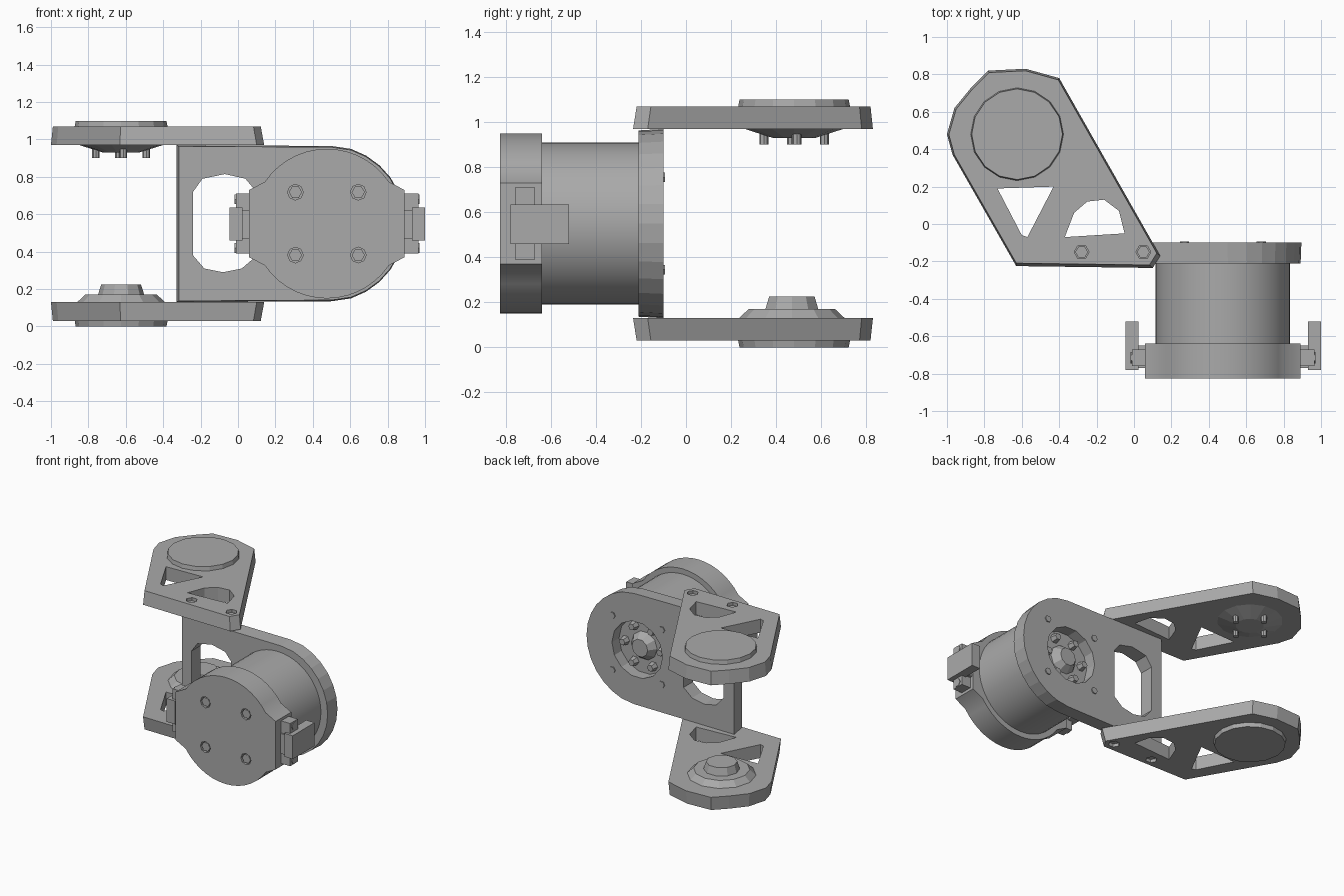
import bpy, bmesh
from math import sin, cos, pi, radians
from mathutils import Vector

if "Cube" in bpy.data.objects:
    bpy.data.objects.remove(bpy.data.objects["Cube"])

grey = bpy.data.materials.new("plain grey")
grey.use_nodes = True
COL = (0.4, 0.4, 0.4, 1)
grey.diffuse_color = COL
grey.node_tree.nodes["Principled BSDF"].inputs["Base Color"].default_value = COL


def ring(cx, cy, r, n, start=0.0, sweep=2 * pi, closed=True):
    steps = n if closed else n - 1
    return [(cx + r * cos(start + sweep * i / steps),
             cy + r * sin(start + sweep * i / steps)) for i in range(n)]


def place(u, v, w, axis):
    return {"X": (w, u, v), "Y": (u, w, v), "Z": (u, v, w)}[axis]


def finish(name, bm, smooth=False):
    bmesh.ops.recalc_face_normals(bm, faces=bm.faces)
    mesh = bpy.data.meshes.new(name)
    bm.to_mesh(mesh)
    bm.free()
    mesh.materials.append(grey)
    ob = bpy.data.objects.new(name, mesh)
    bpy.context.collection.objects.link(ob)
    if smooth:
        bpy.ops.object.select_all(action="DESELECT")
        ob.select_set(True)
        bpy.context.view_layer.objects.active = ob
        bpy.ops.object.shade_smooth_by_angle(angle=radians(30))
    return ob


def prism(name, outer, w0, w1, axis="Z", holes=(), taper=1.0, smooth=False):
    """Extruded outline with holes; the far end of the outline may shrink."""
    bm = bmesh.new()
    mid = sum((Vector(p) for p in outer), Vector((0, 0))) / len(outer)
    caps = ([], [])
    for k, loop in enumerate([outer, *holes]):
        sides = []
        for w, s in ((w0, 1.0), (w1, taper if k == 0 else 1.0)):
            pts = [mid + (Vector(p) - mid) * s for p in loop]
            sides.append([bm.verts.new(place(p.x, p.y, w, axis)) for p in pts])
        a, b = sides
        for i in range(len(loop)):
            j = (i + 1) % len(loop)
            bm.faces.new((a[i], a[j], b[j], b[i]))
            caps[0].append(bm.edges.get((a[i], a[j])))
            caps[1].append(bm.edges.get((b[i], b[j])))
    for edges in caps:
        bmesh.ops.triangle_fill(bm, use_beauty=True, edges=edges)
    return finish(name, bm, smooth)


def disc(name, cx, cy, w0, w1, r, axis="Z", n=16, taper=1.0, smooth=False):
    return prism(name, ring(cx, cy, r, n), w0, w1, axis, (), taper, smooth)


def box(name, x0, x1, y0, y1, z0, z1):
    return prism(name, [(x0, y0), (x1, y0), (x1, y1), (x0, y1)], z0, z1)


# Motor: round body and front cap with flat side lugs
MX, MZ = 0.475, 0.55
disc("motor_body", MX, MZ, -0.65, -0.185, 0.36, "Y", 48, smooth=True)
lug = 0.415
cap = []
for s in (1, -1):
    arc = ring(MX, MZ, 0.4, 15, radians(34 if s > 0 else 214), radians(112), False)
    cap += [(MX + s * lug, MZ - s * 0.18), (MX + s * lug, MZ + s * 0.18)] + arc
screws = [(MX + sx * 0.168, MZ + sz * 0.168) for sx in (-1, 1) for sz in (-1, 1)]
prism("motor_cap", cap, -0.825, -0.64, "Y",
      [ring(x, z, 0.042, 8) for x, z in screws], smooth=True)
for x, z in screws:
    disc("cap_screw", x, z, -0.82, -0.7, 0.035, "Y", 6)
    disc("cap_rear_nut", MX + (x - MX) * 1.4, MZ + (z - MZ) * 1.1, -0.645, -0.62, 0.025, "Y", 6)

# Side connectors on the lugs
for s in (-1, 1):
    def span(a, b):
        return sorted((MX + s * a + (0.005 * (s + 1) / 2), MX + s * b + 0.005 * (s + 1) / 2))
    box("connector_base", *span(0.40, 0.485), -0.76, -0.67, 0.39, 0.71)
    box("connector_blade", *span(0.45, 0.52), -0.78, -0.52, 0.46, 0.635)
    box("connector_foot", *span(0.41, 0.47), -0.77, -0.65, 0.47, 0.62)
    for z in (0.42, 0.68):
        disc("connector_screw", -0.715, z, MX + s * 0.48, MX + s * 0.495, 0.03, "X", 6)

# Upright plate holding the motor, with a window and a hub opening
plate = [(-0.33, 0.13), (0.5, 0.135)]
plate += ring(MX, MZ, 0.42, 13, radians(-72), radians(144), False)
plate += [(0.5, 0.965), (-0.33, 0.97)]
window = [(-0.24, 0.38), (-0.18, 0.31), (-0.08, 0.29), (0.02, 0.31), (0.09, 0.37),
          (0.09, 0.73), (0.04, 0.79), (-0.07, 0.815), (-0.19, 0.79), (-0.24, 0.72)]
prism("upright_plate", plate, -0.10, -0.21, "Y",
      [window, ring(MX, MZ, 0.21, 14)], 0.985)

# Rear hub inside the opening
disc("rear_hub", MX, MZ, -0.19, -0.13, 0.11, "Y", 10, 0.6)
for x, z in ring(MX, MZ, 0.155, 6):
    disc("hub_bolt", x, z, -0.19, -0.14, 0.035, "Y", 6, 0.7)
for x, z in ring(MX, MZ, 0.29, 4, pi / 4):
    disc("plate_screw", x, z, -0.105, -0.093, 0.025, "Y", 6)

# Two slanted arms with cut-outs, and bolts at their roots
AX, AY = -0.625, 0.48
arm = [(-0.63, -0.225), (0.10, -0.235), (0.14, -0.17), (-0.40, 0.78), (-0.58, 0.83),
       (-0.78, 0.82), (-0.87, 0.73), (-0.96, 0.62), (-1.0, 0.48), (-0.97, 0.37)]
wedge_hole = [(-0.73, 0.19), (-0.43, 0.20), (-0.57, -0.07), (-0.60, -0.06)]
root_hole = [(-0.25, 0.12), (-0.16, 0.13), (-0.08, 0.07), (-0.05, -0.05),
             (-0.37, -0.07), (-0.32, 0.06)]
bolts = [(-0.28, -0.15), (0.05, -0.15)]
for name, inner, out in (("upper", 0.97, 1.07), ("lower", 0.13, 0.03)):
    d = 1 if out > inner else -1
    prism(name + "_arm", arm, inner, out, "Z",
          [wedge_hole, root_hole] + [ring(x, y, 0.04, 6) for x, y in bolts], 0.975)
    for x, y in bolts:
        disc(name + "_arm_bolt", x, y, inner, out - d * 0.02, 0.034, "Z", 6)
    disc(name + "_outer_disc", AX, AY, out - d * 0.01, out + d * 0.03, 0.25, "Z", 16, 0.97)

# Upper arm: shallow cone below with four pins
disc("upper_inner_cone", AX, AY, 0.975, 0.93, 0.24, "Z", 14, 0.4)
for x, y in ring(AX, AY, 0.135, 4, radians(5)):
    disc("upper_pin", x, y, 0.97, 0.90, 0.02, "Z", 8)

# Lower arm: flange and raised knob
disc("lower_flange", AX, AY - 0.01, 0.125, 0.17, 0.24, "Z", 12, 0.8)
disc("lower_knob", AX, AY - 0.01, 0.165, 0.225, 0.125, "Z", 10, 0.85)
